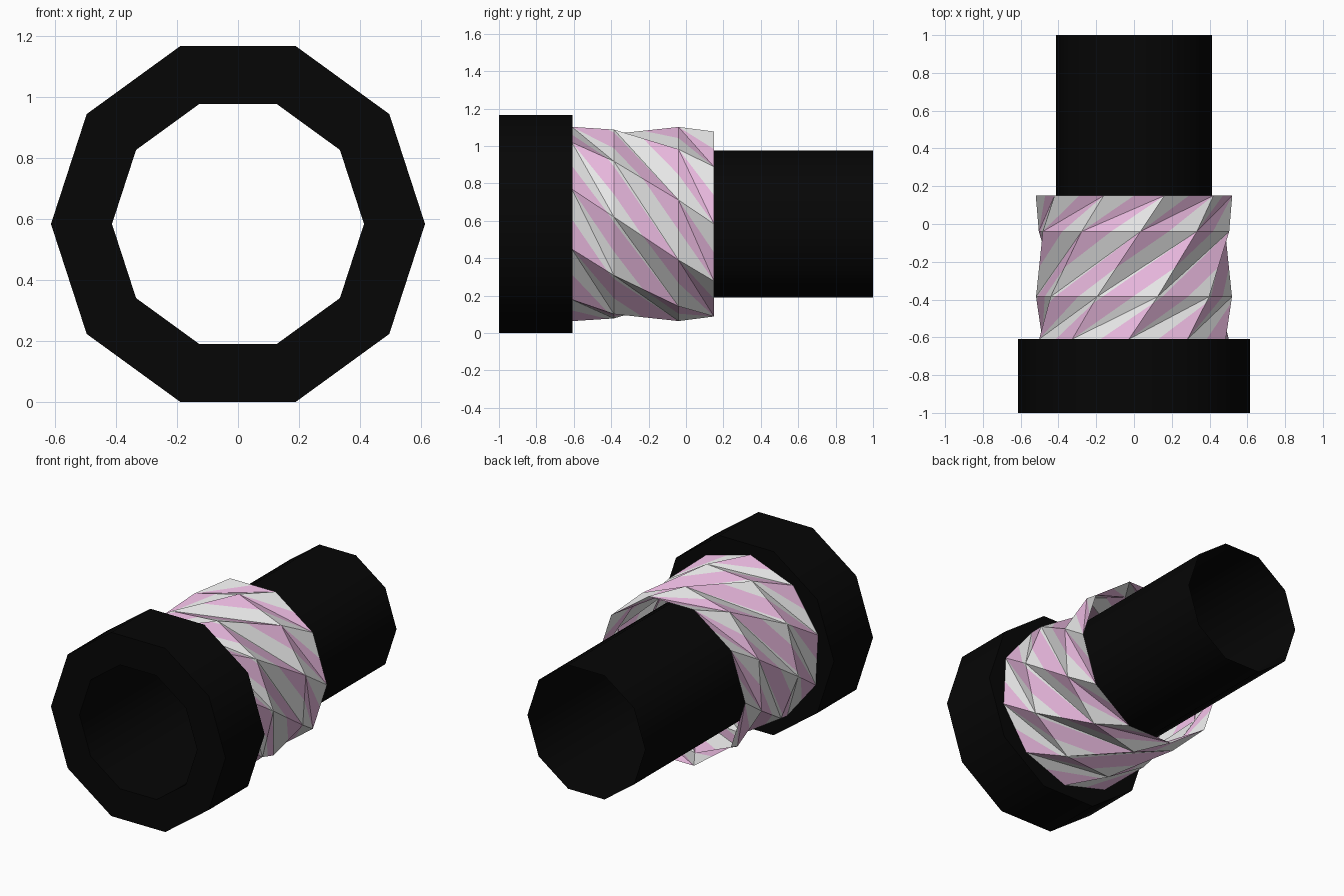
import bpy
import bmesh
import math
from mathutils import Vector

if "Cube" in bpy.data.objects:
    bpy.data.objects.remove(bpy.data.objects["Cube"])

SIDES = 10
STEP = math.tau / SIDES
CENTRE_Z = 0.583


def material(name, rgb):
    m = bpy.data.materials.new(name)
    m.diffuse_color = (*rgb, 1.0)
    m.use_nodes = True
    m.node_tree.nodes["Principled BSDF"].inputs["Base Color"].default_value = m.diffuse_color
    return m


black = material("matte black", (0.0018, 0.0018, 0.0018))
grey = material("light grey", (0.8, 0.8, 0.8))
pink = material("soft pink", (0.81, 0.48, 0.73))


def point(radius, angle, y):
    return Vector((radius * math.cos(angle), y, CENTRE_Z + radius * math.sin(angle)))


def add_object(name, mesh, mats, angle):
    for m in mats:
        mesh.materials.append(m)
    mesh.shade_smooth()
    mesh.set_sharp_from_angle(angle=math.radians(angle))
    obj = bpy.data.objects.new(name, mesh)
    bpy.context.collection.objects.link(obj)


def lathe(name, profile):
    """Turn (radius, y) points around the y axis into a ten-sided shell."""
    n = len(profile)
    verts = [point(r, STEP * i, y) for i in range(SIDES) for r, y in profile]
    faces = []
    for i in range(SIDES):
        a, b = i * n, (i + 1) % SIDES * n
        for j in range(n - 1):
            faces.append((a + j, a + j + 1, b + j + 1, b + j))
    mesh = bpy.data.meshes.new(name)
    mesh.from_pydata(verts, [], faces)
    add_object(name, mesh, [black], 45)


# Long open pipe and the thick collar around its front end
lathe("pipe", [(0.413, -1.0), (0.413, 1.0)])
lathe("collar", [(0.413, -1.0), (0.613, -1.0), (0.613, -0.608), (0.413, -0.608)])


def clip(poly, level, sign):
    """Keep the part of a polygon of (position, phase) on one side of a level."""
    out = []
    for (p, a), (q, b) in zip(poly, poly[1:] + poly[:1]):
        da, db = sign * (a - level), sign * (b - level)
        if da >= 0:
            out.append((p, a))
        if da * db < 0:
            out.append((p.lerp(q, da / (da - db)), level))
    return out


def striped_sleeve():
    """Twisted, coarse ten-sided sleeve cut along spiral stripes."""
    rows = [-0.61, -0.385, -0.04, 0.15]
    start, twist = math.radians(21), math.radians(57)

    def corner(side, y):
        v = (y - rows[0]) / (rows[-1] - rows[0])
        return (point(0.52, start + STEP * side - twist * v, y), side + 2 * v)

    bm = bmesh.new()
    for y0, y1 in zip(rows, rows[1:]):
        for i in range(SIDES):
            a, b = corner(i, y0), corner(i + 1, y0)
            c, d = corner(i, y1), corner(i + 1, y1)
            for tri in ([a, c, b], [b, c, d]):
                for band in range(2 * SIDES + 6):
                    part = clip(clip(tri, band / 2, 1), band / 2 + 0.5, -1)
                    spread = [ph for _, ph in part]
                    if len(part) < 3 or max(spread) - min(spread) < 1e-5:
                        continue
                    face = bm.faces.new([bm.verts.new(p) for p, _ in part])
                    face.material_index = band % 2
    bmesh.ops.remove_doubles(bm, verts=bm.verts[:], dist=0.0005)
    mesh = bpy.data.meshes.new("striped_sleeve")
    bm.to_mesh(mesh)
    bm.free()
    add_object("striped_sleeve", mesh, [pink, grey], 30)


striped_sleeve()
